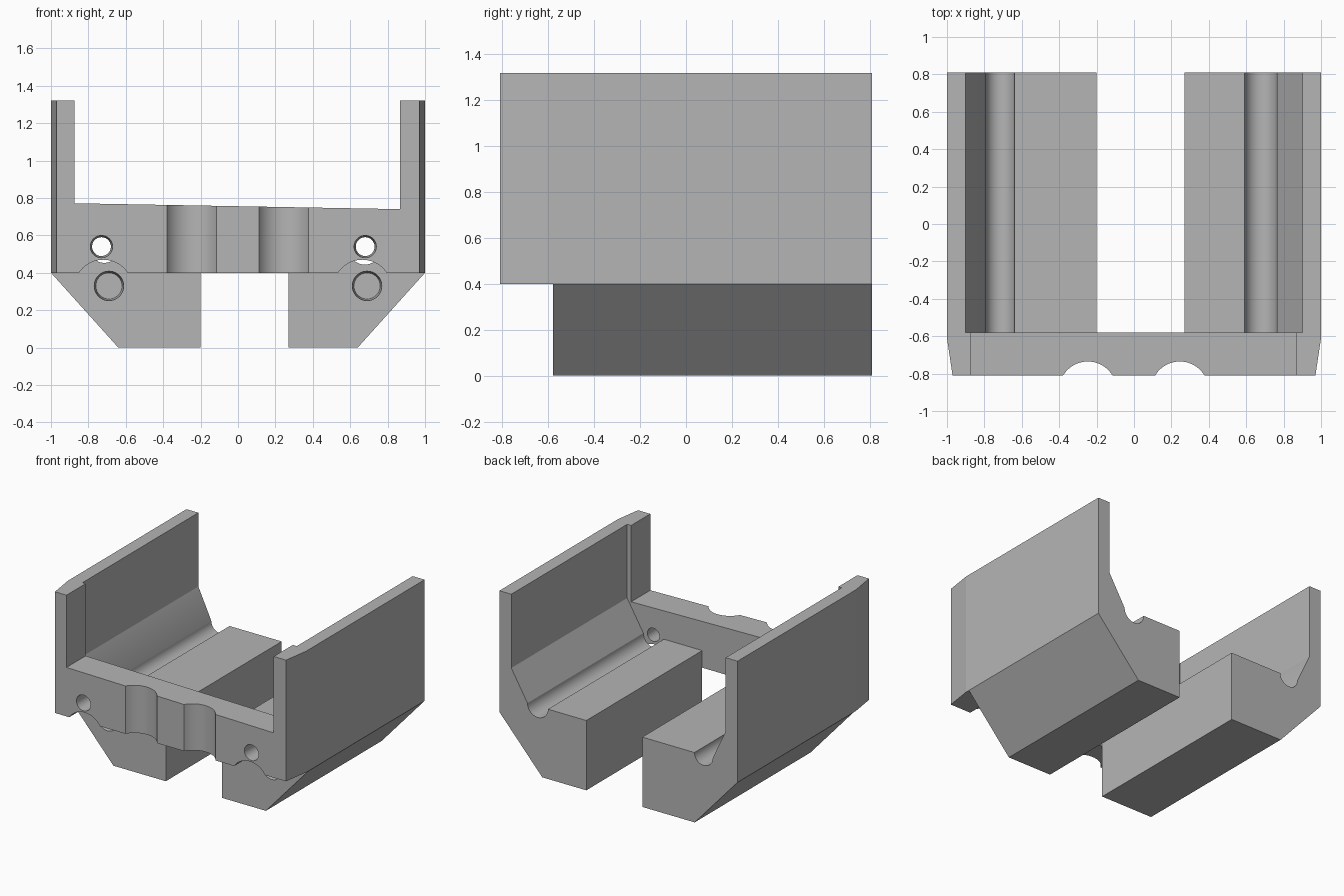
import bpy, bmesh, math

if "Cube" in bpy.data.objects:
    bpy.data.objects.remove(bpy.data.objects["Cube"], do_unlink=True)

GREY = (0.46, 0.46, 0.46, 1)
grey = bpy.data.materials.new("plain_grey")
grey.use_nodes = True
grey.diffuse_color = GREY
grey.node_tree.nodes["Principled BSDF"].inputs["Base Color"].default_value = GREY

FRONT, SEAM, BACK = -0.81, -0.58, 0.81
SHELF, TOP = 0.40, 1.32          # underside of the plate, top of the walls


def arc(cx, cy, r, start, end, steps=20):
    """Points along an arc, angles in degrees."""
    angles = [math.radians(start + (end - start) * i / steps) for i in range(steps + 1)]
    return [(cx + r * math.cos(a), cy + r * math.sin(a)) for a in angles]


def prism(name, outline, along, low, high):
    """Extrude an outline along y (outline in x, z) or z (outline in x, y)."""
    def place(p, d):
        return (p[0], d, p[1]) if along == "y" else (p[0], p[1], d)
    bm = bmesh.new()
    face = bm.faces.new([bm.verts.new(place(p, low)) for p in outline])
    result = bmesh.ops.extrude_face_region(bm, geom=[face])
    for v in result["geom"]:
        if isinstance(v, bmesh.types.BMVert):
            v.co["xyz".index(along)] = high
    bmesh.ops.recalc_face_normals(bm, faces=bm.faces)
    mesh = bpy.data.meshes.new(name)
    bm.to_mesh(mesh)
    bm.free()
    mesh.materials.append(grey)
    obj = bpy.data.objects.new(name, mesh)
    bpy.context.collection.objects.link(obj)
    return obj


def activate(obj):
    bpy.ops.object.select_all(action="DESELECT")
    obj.select_set(True)
    bpy.context.view_layer.objects.active = obj


def drill(obj, x, z, y0, y1, r0, r1):
    """Cut a round hole running along y, tapering from r0 to r1."""
    bpy.ops.mesh.primitive_cone_add(vertices=40, radius1=r0, radius2=r1, depth=y1 - y0,
                                    location=(x, (y0 + y1) / 2, z),
                                    rotation=(-math.pi / 2, 0, 0))
    cutter = bpy.context.object
    cutter.name = "hole_cutter"
    cutter.hide_render = True
    cutter.data.materials.append(grey)
    mod = obj.modifiers.new("hole", "BOOLEAN")
    mod.object = cutter
    mod.solver = "EXACT"
    activate(obj)
    bpy.ops.object.modifier_apply(modifier=mod.name)
    bpy.data.objects.remove(cutter, do_unlink=True)


def smooth(obj):
    activate(obj)
    bpy.ops.object.shade_smooth_by_angle(angle=math.radians(25))


# Side rails: chamfered block, round groove, sloped shoulder and tall wall
def rail(name, side, inner, groove, radius):
    outline = [(0.64, 0), (inner, 0), (inner, 0.53)]
    outline += arc(groove, 0.53, radius, 180, 360)
    outline += [(0.90, 0.76), (0.90, TOP), (1, TOP), (1, SHELF)]
    obj = prism(name, [(side * x, z) for x, z in outline], "y", SEAM, BACK)
    # Blind hole in the front end of the block
    drill(obj, side * 0.69, 0.33, SEAM - 0.02, SEAM + 0.15, 0.08, 0.07)
    smooth(obj)


rail("left_rail", 1, 0.27, 0.678, 0.086)
rail("right_rail", -1, 0.20, 0.715, 0.077)

# Front plate with two scalloped notches in its face
edge = [(-0.873, SEAM), (-0.873, FRONT)]
for centre in (-0.247, 0.245):
    edge += arc(centre, -0.889, 0.154, 149, 31)
edge += [(0.867, FRONT), (0.867, SEAM)]
plate = prism("front_plate", edge, "z", SHELF, 0.76)

# The top edge falls slightly toward the left
for v in plate.data.vertices:
    if v.co.z > 0.5:
        v.co.z = 0.756 - 0.018 * v.co.x

# Through holes in line with the grooves, and clearance arches below them
for x, arch_x in ((-0.73, -0.72), (0.68, 0.665)):
    drill(plate, x, 0.54, FRONT - 0.01, SEAM + 0.01, 0.06, 0.05)
    drill(plate, arch_x, 0.314, FRONT - 0.05, SEAM + 0.05, 0.156, 0.156)
smooth(plate)

# Tapered cheeks joining the plate to the side walls
for name, side, inner in (("left_cheek", 1, 0.867), ("right_cheek", -1, 0.873)):
    outline = [(inner, FRONT), (0.97, FRONT), (1, -0.61), (1, SEAM), (inner, SEAM)]
    prism(name, [(side * x, y) for x, y in outline], "z", SHELF, TOP)
